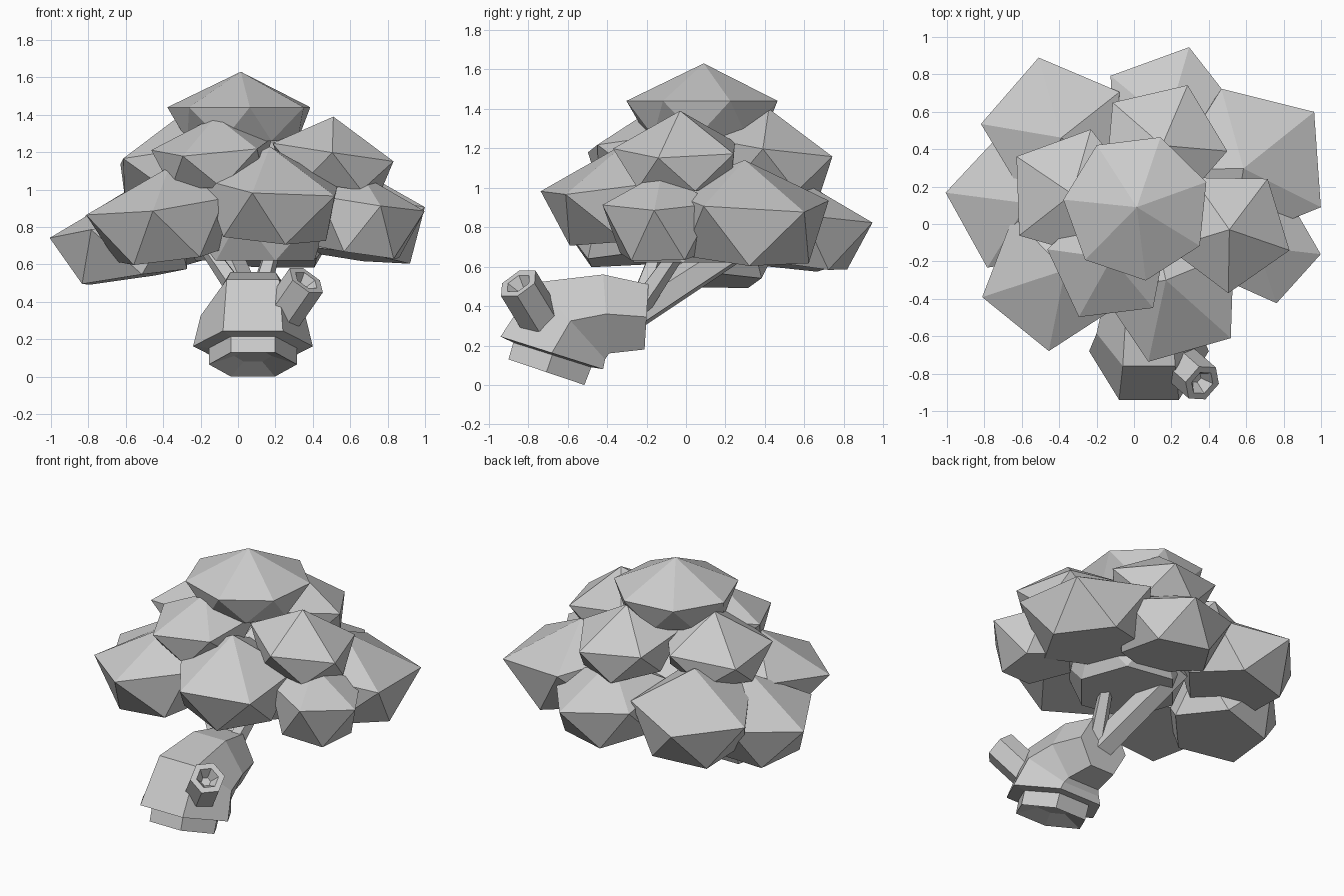
import bpy, bmesh, math
from mathutils import Vector

cube = bpy.data.objects.get("Cube")
if cube:
    bpy.data.objects.remove(cube, do_unlink=True)

grey = bpy.data.materials.new("plain_grey")
grey.use_nodes = True
grey.diffuse_color = (0.6, 0.6, 0.6, 1)
grey.node_tree.nodes["Principled BSDF"].inputs["Base Color"].default_value = grey.diffuse_color


def finish(name, bm):
    bmesh.ops.recalc_face_normals(bm, faces=bm.faces)
    mesh = bpy.data.meshes.new(name)
    bm.to_mesh(mesh)
    bm.free()
    mesh.materials.append(grey)
    obj = bpy.data.objects.new(name, mesh)
    bpy.context.collection.objects.link(obj)
    return obj


def loft(name, rings):
    """Skin a list of equal point rings and close both ends."""
    bm = bmesh.new()
    loops = [[bm.verts.new(p) for p in ring] for ring in rings]
    count = len(loops[0])
    for low, high in zip(loops, loops[1:]):
        for i in range(count):
            j = (i + 1) % count
            bm.faces.new((low[i], low[j], high[j], high[i]))
    bm.faces.new(loops[0])
    bm.faces.new(loops[-1])
    return finish(name, bm)


def clump(name, x, y, radius, apex, ring, base, turn, pull=0.0, sides=5, lean=0.15):
    """Faceted leaf dome: wide ring, with the apex and the staggered flat base pulled inward."""
    bm = bmesh.new()
    centre = Vector((x, y))
    out = centre.normalized()
    inner = centre - pull * out

    def point(middle, angle, r, z):
        d = Vector((math.cos(angle), math.sin(angle))) * r
        bm.verts.new((*(middle + d), z - lean * d.dot(out)))

    bm.verts.new((*inner, apex))
    step = math.tau / sides
    for i in range(sides):
        a = math.radians(turn) + i * step
        point(centre, a, radius, ring)
        point(inner, a + step / 2, radius * 0.77, base)
    bmesh.ops.convex_hull(bm, input=bm.verts)
    bmesh.ops.dissolve_limit(bm, angle_limit=0.02, verts=bm.verts, edges=bm.edges)
    return finish(name, bm)


# Crown: top clump, hidden core, a middle layer and a low outer layer
clump("leaf_top", 0.015, 0.09, 0.395, 1.63, 1.44, 1.26, 277, sides=7, lean=0)
clump("leaf_core", 0.09, 0.04, 0.42, 1.15, 0.86, 0.62, 20, sides=6, lean=0)
middle = {
    "front": (-0.13, -0.2, 0.34, 1.39, 1.23, 1.04, 241, 0.02),
    "left": (0.51, -0.03, 0.34, 1.39, 1.2, 1.02, 53),
    "right": (-0.33, 0.16, 0.36, 1.38, 1.19, 1.01, 146),
    "back": (0.15, 0.42, 0.35, 1.4, 1.21, 1.01, 67),
}
for side, spec in middle.items():
    clump("leaf_middle_" + side, *spec)
outer = {
    "front": (0.21, -0.37, 0.39, 1.23, 1.02, 0.75, 250, 0.08),
    "front_right": (-0.435, -0.29, 0.39, 1.12, 0.92, 0.64, 195, 0.08),
    "right": (-0.62, 0.12, 0.39, 1.0, 0.8, 0.53, 173, 0.05),
    "back_right": (-0.42, 0.5, 0.4, 1.12, 0.9, 0.62, 103, 0.05),
    "back": (0.19, 0.58, 0.38, 1.06, 0.88, 0.62, 74, 0.04),
    "back_left": (0.63, 0.32, 0.435, 1.14, 0.94, 0.65, 40, 0.05),
    "front_left": (0.7, -0.13, 0.3, 1.08, 0.93, 0.66, -6, 0.04),
}
for side, spec in outer.items():
    clump("leaf_outer_" + side, *spec)


# Curled trunk: six-sided rings through a front and a rear point in side view
def side_ring(front, rear, half_width):
    front, rear = Vector((0.08, *front)), Vector((0.08, *rear))
    mid, up = (front + rear) / 2, (front - rear) / 2
    return [mid + Vector((half_width * math.cos(a), 0, 0)) + up * math.sin(a) / 0.866
            for a in (i * math.tau / 6 for i in range(6))]


loft("trunk", [
    side_ring((-0.77, 0.14), (-0.6, 0.08), 0.1),
    side_ring((-0.9, 0.13), (-0.515, 0.0), 0.235),
    side_ring((-0.875, 0.215), (-0.48, 0.09), 0.235),
    side_ring((-0.94, 0.245), (-0.42, 0.08), 0.32),
    side_ring((-0.76, 0.52), (-0.41, 0.13), 0.28),
    side_ring((-0.42, 0.56), (-0.39, 0.16), 0.24),
    side_ring((-0.19, 0.51), (-0.21, 0.18), 0.18),
])


# Round-ish limbs along straight lines
def limb(name, start, end, profile, sides=6):
    """profile holds (share of the length, radius) pairs."""
    start, end = Vector(start), Vector(end)
    axis = end - start
    turn = axis.to_track_quat('Z', 'Y')
    rings = [[start + axis * t + turn @ Vector((r * math.cos(a), r * math.sin(a), 0))
              for a in (i * math.tau / sides for i in range(sides))]
             for t, r in profile]
    return loft(name, rings)


# Cut stub with a hollow end
limb("cut_stub", (0.24, -0.74, 0.335), (0.365, -0.85, 0.515),
     [(0, 0.11), (1, 0.11), (1, 0.07), (0.75, 0.03)])

# Boughs from the trunk into the crown
thin = [(0, 0.06), (1, 0.04)]
limb("bough_back", (0.06, -0.25, 0.37), (-0.1, 0.32, 0.74), [(0, 0.09), (1, 0.08)], 5)
limb("bough_right", (0.04, -0.24, 0.4), (-0.2, -0.12, 0.74), thin, 5)
limb("bough_left", (0.1, -0.25, 0.38), (0.2, 0.0, 0.74), thin, 5)
